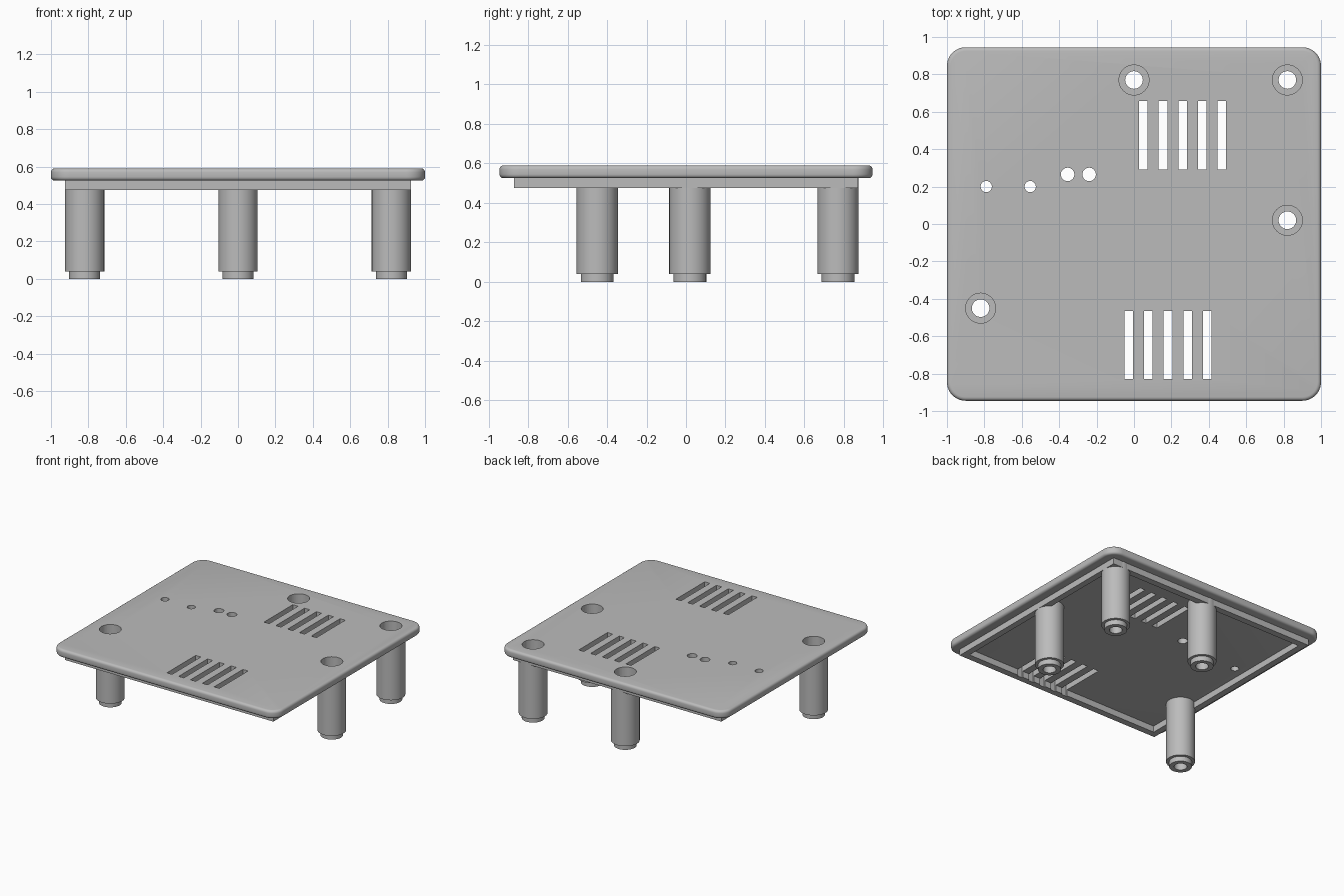
import bpy, bmesh, math
from mathutils import Matrix

if "Cube" in bpy.data.objects:
    bpy.data.objects.remove(bpy.data.objects["Cube"], do_unlink=True)

grey = bpy.data.materials.new("plain grey")
grey.use_nodes = True
grey.diffuse_color = (0.5, 0.5, 0.5, 1)
grey.node_tree.nodes["Principled BSDF"].inputs["Base Color"].default_value = (0.5, 0.5, 0.5, 1)

POSTS = [(0, 0.77), (0.82, 0.77), (0.82, 0.02), (-0.82, -0.45)]
PIN_HOLES = [(-0.79, 0.2, 0.03), (-0.555, 0.2, 0.03), (-0.355, 0.265, 0.036), (-0.24, 0.265, 0.036)]
VENTS = [(0.05, 0.475), (-0.028, -0.647)]
UNDER, TOP, LIP = 0.53, 0.59, 0.475
BORE = 0.08


def add_box(bm, x, y, z0, z1, w, d):
    m = Matrix.Translation((x, y, (z0 + z1) / 2)) @ Matrix.Diagonal((w, d, z1 - z0, 1))
    return bmesh.ops.create_cube(bm, size=1, matrix=m)["verts"]


def add_cylinder(bm, x, y, z0, z1, r):
    bmesh.ops.create_cone(bm, cap_ends=True, segments=48, radius1=r, radius2=r, depth=z1 - z0,
                          matrix=Matrix.Translation((x, y, (z0 + z1) / 2)))


def make(name, bm, helper=False):
    mesh = bpy.data.meshes.new(name)
    bm.to_mesh(mesh)
    bm.free()
    mesh.materials.append(grey)
    obj = bpy.data.objects.new(name, mesh)
    bpy.context.collection.objects.link(obj)
    if helper:
        obj.hide_render = True
        obj.hide_set(True)
        obj.display_type = 'WIRE'
    return obj


def cut(obj, cutter):
    mod = obj.modifiers.new("cut", 'BOOLEAN')
    mod.operation = 'DIFFERENCE'
    mod.solver = 'EXACT'
    mod.object = cutter


def smooth(obj):
    bpy.ops.object.select_all(action='DESELECT')
    obj.select_set(True)
    bpy.context.view_layer.objects.active = obj
    bpy.ops.object.shade_smooth_by_angle(angle=math.radians(35))


# Cutter for the screw bores, pin holes and vent slots
bm = bmesh.new()
for x, y in POSTS:
    add_cylinder(bm, x, y, 0.3, 0.7, BORE)
for x, y, r in PIN_HOLES:
    add_cylinder(bm, x, y, 0.3, 0.7, r)
for x, y in VENTS:
    for i in range(5):
        add_box(bm, x + i * 0.105, y, 0.3, 0.7, 0.046, 0.366)
openings = make("openings_cutter", bm, helper=True)

# Cover plate with rounded corners and softened rims
bm = bmesh.new()
add_box(bm, 0, 0, UNDER - 0.005, TOP, 2, 1.89)
upright = [e for e in bm.edges if abs(e.verts[0].co.z - e.verts[1].co.z) > 0.01]
bmesh.ops.bevel(bm, geom=upright, offset=0.1, segments=10, profile=0.5, affect='EDGES')
rims = [e for e in bm.edges if abs(e.verts[0].co.z - e.verts[1].co.z) < 0.001]
bmesh.ops.bevel(bm, geom=rims, offset=0.02, segments=4, profile=0.5, affect='EDGES')
plate = make("cover_plate", bm)
cut(plate, openings)
smooth(plate)

# Square locating lip under the plate
bm = bmesh.new()
add_box(bm, 0, 0, 0.4, 0.7, 1.75, 1.64)
inside = make("lip_inside_cutter", bm, helper=True)
bm = bmesh.new()
add_box(bm, 0, 0, LIP, UNDER, 1.85, 1.745)
lip = make("locating_lip", bm)
cut(lip, inside)
cut(lip, openings)

# Hollow stepped posts, turned from one closed profile
PROFILE = [(BORE, UNDER), (0.105, UNDER), (0.105, 0.04), (0.083, 0.04),
           (0.083, 0), (0.047, 0), (0.047, 0.08), (BORE, 0.08)]
for n, (px, py) in enumerate(POSTS, 1):
    bm = bmesh.new()
    ring = [bm.verts.new((r, 0, z)) for r, z in PROFILE]
    edges = [bm.edges.new((a, b)) for a, b in zip(ring, ring[1:] + ring[:1])]
    bmesh.ops.spin(bm, geom=ring + edges, cent=(0, 0, 0), axis=(0, 0, 1),
                   angle=math.tau, steps=48, use_merge=True)
    bmesh.ops.remove_doubles(bm, verts=bm.verts, dist=0.0001)
    bmesh.ops.recalc_face_normals(bm, faces=bm.faces)
    post = make(f"screw_post_{n}", bm)
    post.location = (px, py, 0)
    smooth(post)
